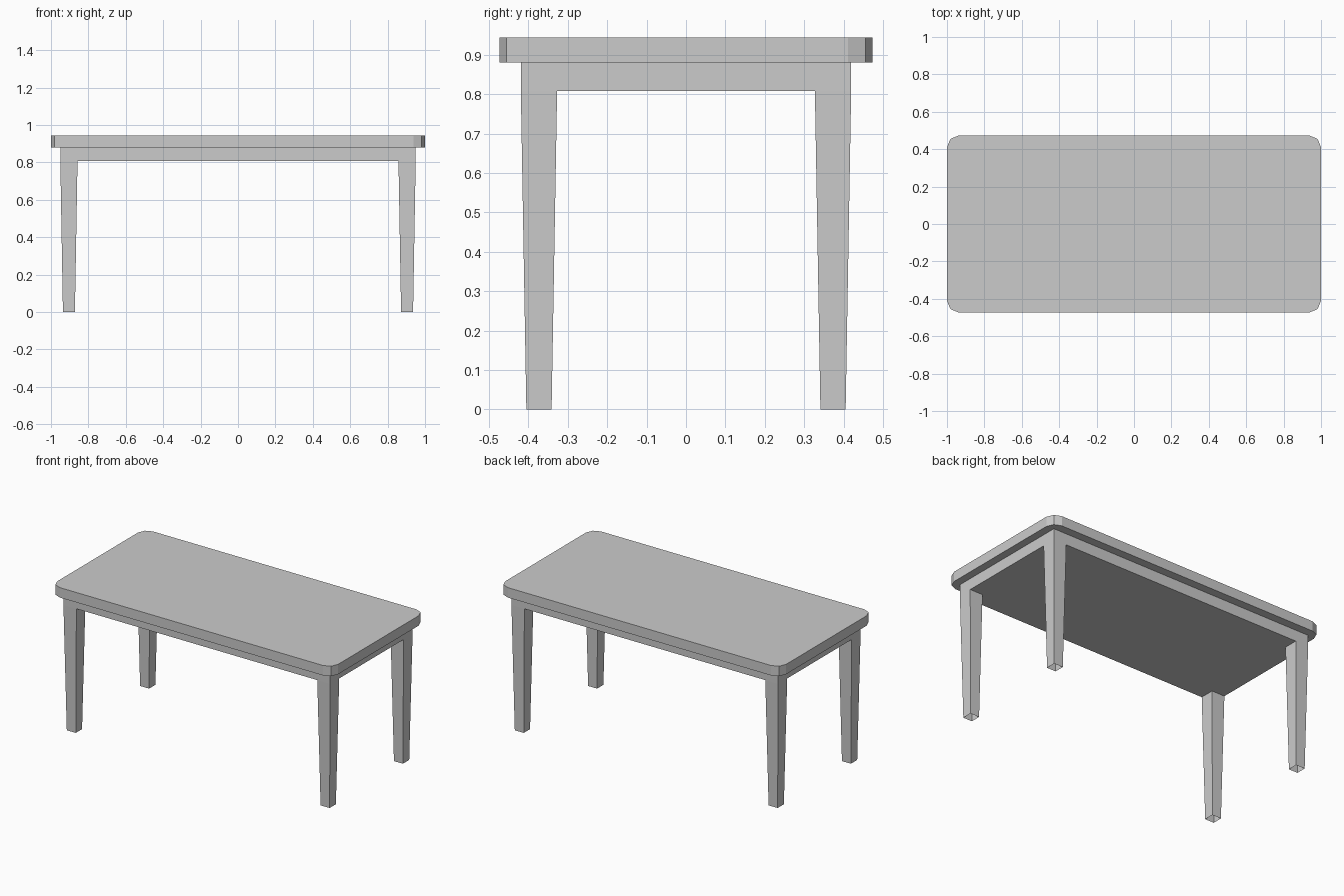
import bpy, bmesh
from mathutils import Matrix, Vector

if "Cube" in bpy.data.objects:
    bpy.data.objects.remove(bpy.data.objects["Cube"])


def box(bm, size, z0, z1):
    m = Matrix.Translation((0, 0, (z0 + z1) / 2)) @ Matrix.Diagonal((size[0], size[1], z1 - z0, 1))
    bmesh.ops.create_cube(bm, size=1, matrix=m)


def finish(bm, name):
    mesh = bpy.data.meshes.new(name)
    bm.to_mesh(mesh)
    bm.free()
    obj = bpy.data.objects.new(name, mesh)
    bpy.context.collection.objects.link(obj)
    return obj


APRON_Z, TOP_Z, HEIGHT = 0.808, 0.88, 0.944
OUT_X, OUT_Y, LEG = 0.95, 0.419, 0.092   # frame half sizes, leg width at the top
TAPER = 0.064 / LEG

# Tabletop: slab with two-segment rounded corners
bm = bmesh.new()
box(bm, (2, 0.947), TOP_Z, HEIGHT)
corners = [e for e in bm.edges if abs(e.verts[0].co.z - e.verts[1].co.z) > 0.01]
bmesh.ops.bevel(bm, geom=corners, offset=0.063, segments=2, profile=0.5, affect='EDGES')
finish(bm, "tabletop")

# Frame: solid apron with tapered legs pulled down from its corners
bm = bmesh.new()
box(bm, (2 * OUT_X, 2 * OUT_Y), APRON_Z, TOP_Z)
for axis, outer in ((0, OUT_X), (1, OUT_Y)):
    for s in (-1, 1):
        n = Vector((0, 0, 0))
        n[axis] = 1
        bmesh.ops.bisect_plane(bm, geom=bm.verts[:] + bm.edges[:] + bm.faces[:],
                               plane_co=n * s * (outer - LEG), plane_no=n)
bm.normal_update()
feet = [f for f in bm.faces if f.normal.z < -0.9
        and abs(f.calc_center_median().x) > OUT_X - LEG
        and abs(f.calc_center_median().y) > OUT_Y - LEG]
ext = bmesh.ops.extrude_face_region(bm, geom=feet)["geom"]
ends = [g for g in ext if isinstance(g, bmesh.types.BMFace)]
for f in ends:
    c = f.calc_center_median()
    for v in f.verts:
        v.co = Vector((c.x + (v.co.x - c.x) * TAPER, c.y + (v.co.y - c.y) * TAPER, 0))

# Leg ends are open
bmesh.ops.delete(bm, geom=ends, context='FACES')
finish(bm, "apron_and_legs")
